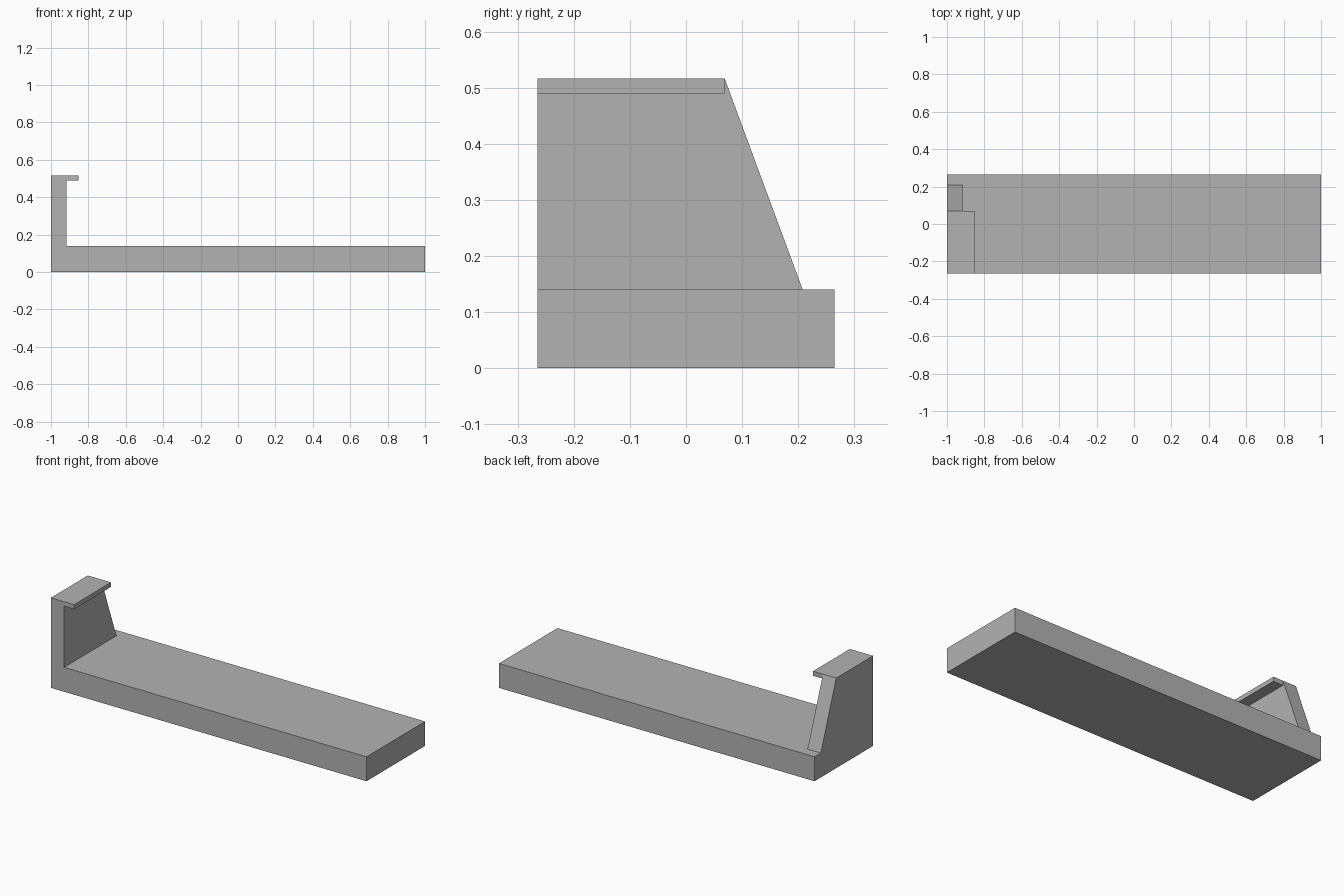
import bpy
import bmesh
from mathutils import Vector

cube = bpy.data.objects.get("Cube")
if cube:
    bpy.data.objects.remove(cube, do_unlink=True)

# Single plain grey material
grey = bpy.data.materials.new("plain grey")
grey.use_nodes = True
colour = (0.45, 0.45, 0.45, 1)
grey.diffuse_color = colour
grey.node_tree.nodes["Principled BSDF"].inputs["Base Color"].default_value = colour


def extrude_profile(name, points, offset):
    """Flat-faced solid from a planar outline swept along offset."""
    bm = bmesh.new()
    face = bm.faces.new([bm.verts.new(p) for p in points])
    swept = bmesh.ops.extrude_face_region(bm, geom=[face])["geom"]
    verts = [v for v in swept if isinstance(v, bmesh.types.BMVert)]
    bmesh.ops.translate(bm, verts=verts, vec=Vector(offset))
    bmesh.ops.recalc_face_normals(bm, faces=bm.faces)
    mesh = bpy.data.meshes.new(name)
    bm.to_mesh(mesh)
    bm.free()
    mesh.materials.append(grey)
    obj = bpy.data.objects.new(name, mesh)
    bpy.context.collection.objects.link(obj)
    return obj


FRONT, BACK = -0.265, 0.265
LEFT, RIGHT = 1.0, -1.0
BASE_TOP, LIP_BOTTOM, TOP = 0.14, 0.49, 0.516
WALL_INNER, LIP_END = -0.916, -0.853
WALL_FOOT, WALL_HEAD = 0.208, 0.069

# Long base slab
base = [(RIGHT, FRONT, 0), (LEFT, FRONT, 0),
        (LEFT, FRONT, BASE_TOP), (RIGHT, FRONT, BASE_TOP)]
extrude_profile("base_slab", base, (0, BACK - FRONT, 0))

# Upright end wall with a sloping back edge
wall = [(RIGHT, FRONT, BASE_TOP), (RIGHT, WALL_FOOT, BASE_TOP),
        (RIGHT, WALL_HEAD, TOP), (RIGHT, FRONT, TOP)]
extrude_profile("end_wall", wall, (WALL_INNER - RIGHT, 0, 0))

# Thin lip overhanging the base
lip = [(WALL_INNER, FRONT, LIP_BOTTOM), (LIP_END, FRONT, LIP_BOTTOM),
       (LIP_END, FRONT, TOP), (WALL_INNER, FRONT, TOP)]
extrude_profile("top_lip", lip, (0, WALL_HEAD - FRONT, 0))
